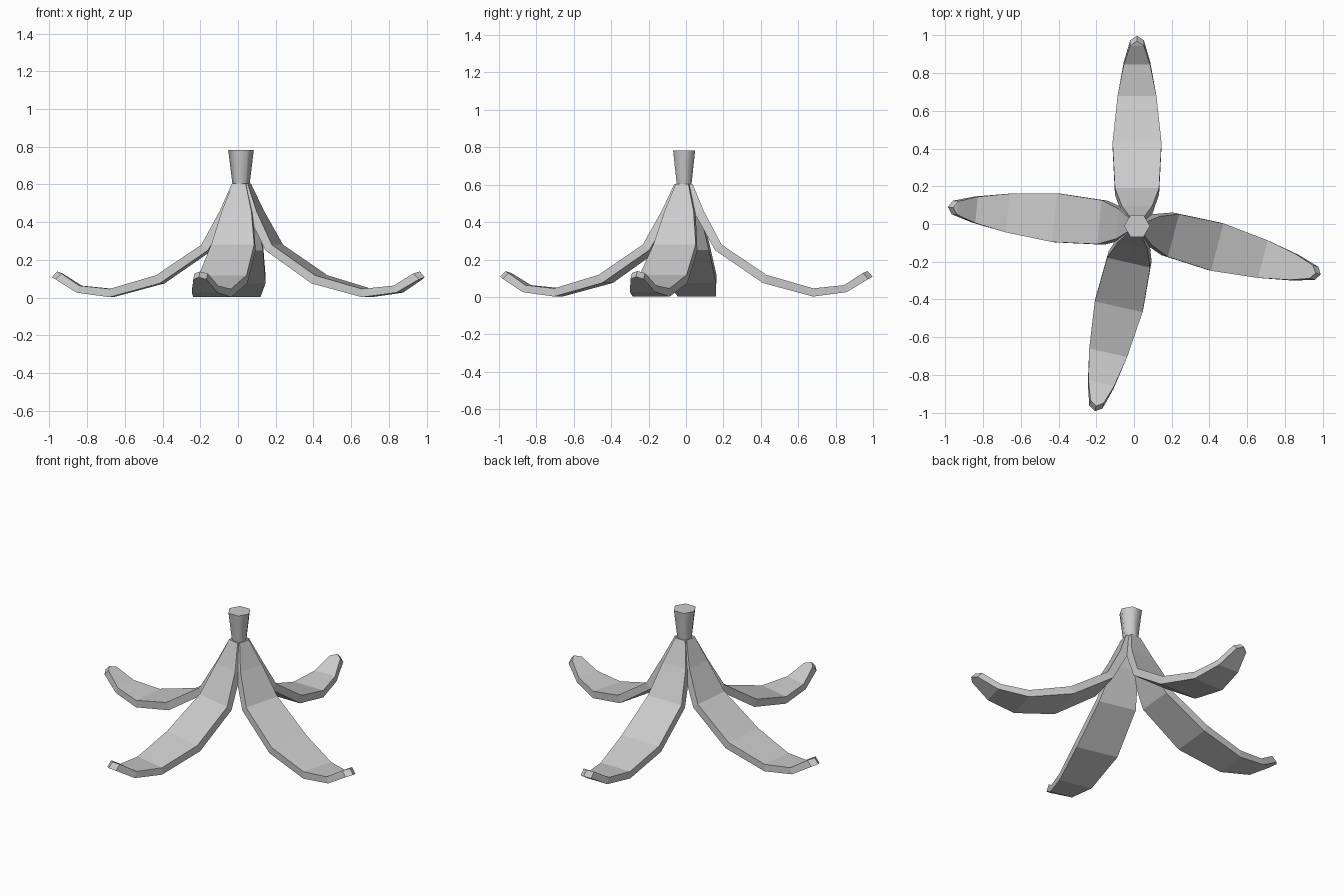
import bpy, bmesh
from math import radians, cos, sin

if "Cube" in bpy.data.objects:
    bpy.data.objects.remove(bpy.data.objects["Cube"])

CX, CY = 0.016, -0.01

# Petal stations: (outer r, outer z, inner r, inner z, half width)
STATIONS = [
    (0.045, 0.605, 0.005, 0.605, 0.035),
    (0.105, 0.46, 0.06, 0.44, 0.08),
    (0.20, 0.28, 0.165, 0.25, 0.117),
    (0.44, 0.118, 0.42, 0.075, 0.13),
    (0.69, 0.046, 0.69, 0.002, 0.103),
    (0.855, 0.063, 0.87, 0.026, 0.07),
    (0.955, 0.128, 0.985, 0.096, 0.036),
]
TIP = (0.98, 0.138, 1.008, 0.108)


def make_petal(name, angle):
    bm = bmesh.new()
    c, s = cos(radians(angle)), sin(radians(angle))

    def vert(r, w, z):
        return bm.verts.new((CX + r * c - w * s, CY + r * s + w * c, z))

    rings = [[vert(ro, -w, zo), vert(ro, w, zo), vert(ri, w, zi), vert(ri, -w, zi)]
             for ro, zo, ri, zi, w in STATIONS]
    for a, b in zip(rings, rings[1:]):
        for i in range(4):
            j = (i + 1) % 4
            bm.faces.new((a[i], a[j], b[j], b[i]))
    bm.faces.new(rings[0])
    # Blunt pointed tip
    e = rings[-1]
    top, low = vert(TIP[0], 0, TIP[1]), vert(TIP[2], 0, TIP[3])
    bm.faces.new((e[0], e[1], top))
    bm.faces.new((e[2], e[3], low))
    bm.faces.new((e[1], e[2], low, top))
    bm.faces.new((e[3], e[0], top, low))
    bmesh.ops.recalc_face_normals(bm, faces=bm.faces)
    mesh = bpy.data.meshes.new(name)
    bm.to_mesh(mesh)
    bm.free()
    bpy.context.collection.objects.link(bpy.data.objects.new(name, mesh))


# Four drooping peel strips
for name, angle in (("peel_back", 90), ("peel_left", 174.3),
                    ("peel_front", 257.2), ("peel_right", -14.8)):
    make_petal(name, angle)

# Six-sided flared stem
bpy.ops.mesh.primitive_cone_add(vertices=6, radius1=0.045, radius2=0.068, depth=0.185,
                                location=(CX, CY, 0.69), rotation=(0, 0, radians(30)))
stem = bpy.context.object
stem.name = "stem"
bpy.ops.object.shade_smooth_by_angle(angle=radians(65))
